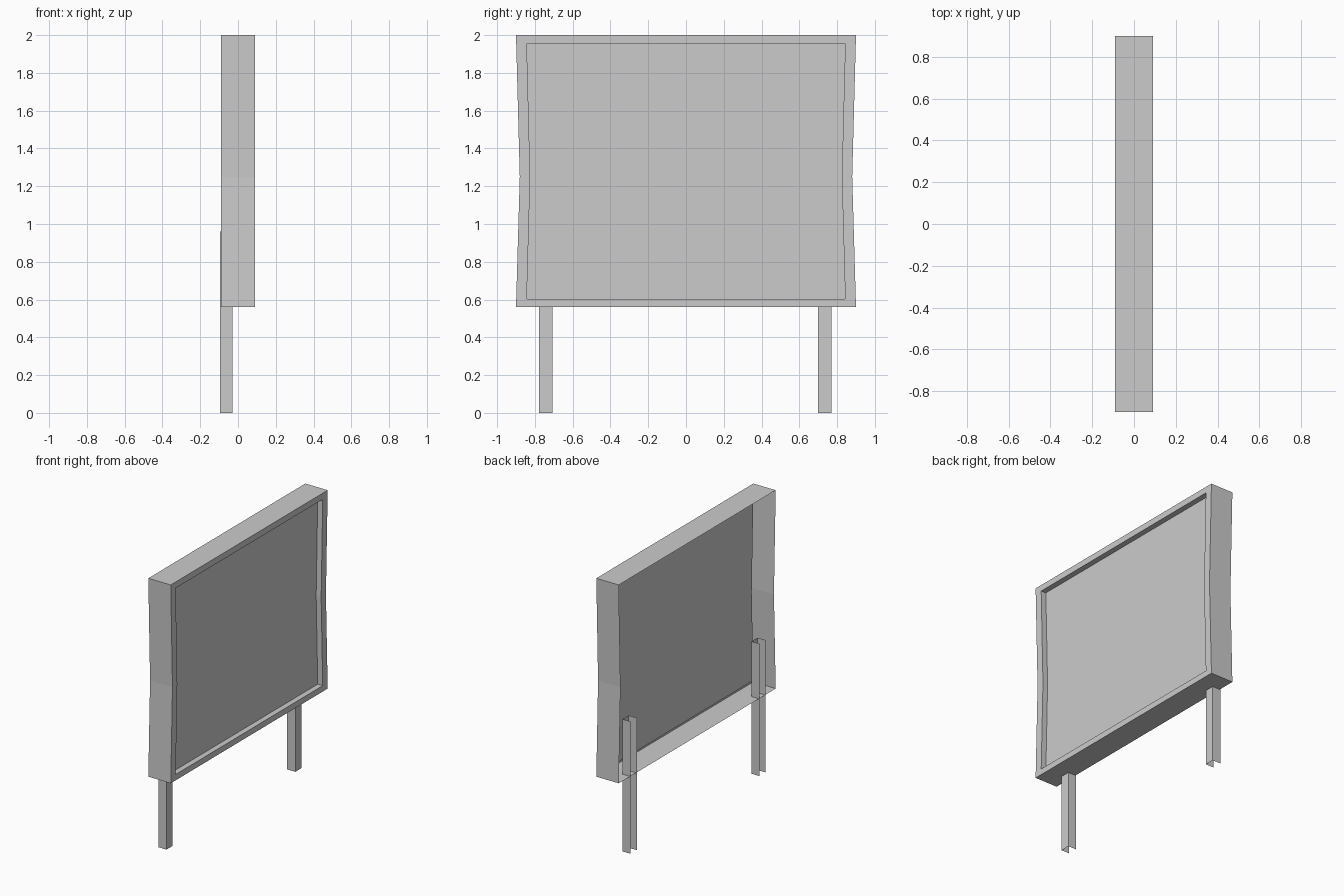
import bpy

if "Cube" in bpy.data.objects:
    bpy.data.objects.remove(bpy.data.objects["Cube"])


def make_object(name, verts, faces):
    mesh = bpy.data.meshes.new(name)
    mesh.from_pydata(verts, [], faces)
    mesh.update()
    obj = bpy.data.objects.new(name, mesh)
    bpy.context.collection.objects.link(obj)
    return obj


def waisted_ring(x, half, waist, low, high, mid=1.25):
    """Six-point outline, pinched at mid height, anticlockwise seen from +x."""
    return [(x, -half, low), (x, half, low), (x, waist, mid),
            (x, half, high), (x, -half, high), (x, -waist, mid)]


# Sign box: open-backed shell, front rim and recessed display panel
rings = [
    waisted_ring(-0.09, 0.90, 0.88, 0.56, 2.0),
    waisted_ring(0.09, 0.90, 0.88, 0.56, 2.0),
    waisted_ring(0.09, 0.843, 0.825, 0.603, 1.955),
    waisted_ring(0.05, 0.843, 0.825, 0.603, 1.955),
]
n = 6
verts = [v for ring in rings for v in ring]
faces = []
for r in range(len(rings) - 1):
    for i in range(n):
        j = (i + 1) % n
        faces.append((r * n + i, r * n + j, (r + 1) * n + j, (r + 1) * n + i))
# Panel as two quads split at the waist
p = 3 * n
faces += [(p, p + 1, p + 2, p + 5), (p + 5, p + 2, p + 3, p + 4)]
make_object("sign_box", verts, faces)


# Legs: thin U-channels, open toward the back of the sign
def leg(name, y, width=0.07, height=0.96):
    profile = [(-0.095, y), (-0.03, y), (-0.03, y + width), (-0.095, y + width)]
    verts = [(px, py, z) for z in (0.0, height) for px, py in profile]
    make_object(name, verts, [(i, i + 1, i + 5, i + 4) for i in range(3)])


for side, y in (("left", -0.777), ("right", 0.70)):
    leg(side + "_leg", y)
